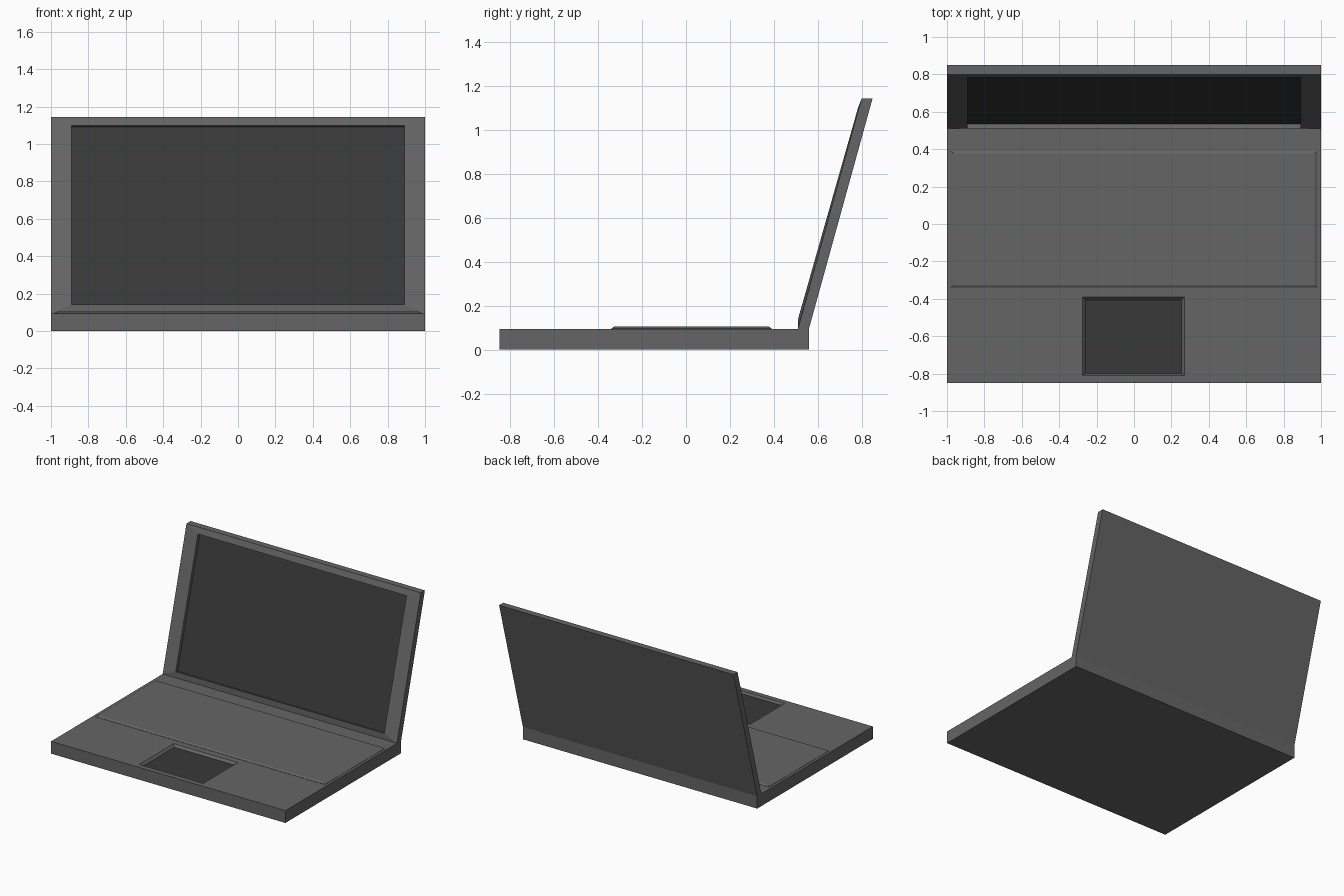
import bpy, bmesh

if "Cube" in bpy.data.objects:
    bpy.data.objects.remove(bpy.data.objects["Cube"])


def material(name, v):
    m = bpy.data.materials.new(name)
    m.diffuse_color = (v, v, v, 1)
    m.use_nodes = True
    m.node_tree.nodes["Principled BSDF"].inputs["Base Color"].default_value = m.diffuse_color
    return m


BODY = material("dark_grey", 0.13)
PANEL = material("charcoal", 0.04)


def flat(x0, x1, y0, y1, z):
    """Horizontal rectangle ring."""
    return [(x0, y0, z), (x1, y0, z), (x1, y1, z), (x0, y1, z)]


def upright(x, low, high):
    """Leaning rectangle ring; low and high are (y, z) of its edges."""
    return [(-x, *low), (x, *low), (x, *high), (-x, *high)]


def ring_solid(name, rings, dark_cap=False):
    """Join successive four-corner rings and cap both ends."""
    bm = bmesh.new()
    loops = [[bm.verts.new(p) for p in r] for r in rings]
    for a, b in zip(loops, loops[1:]):
        for i in range(4):
            j = (i + 1) % 4
            bm.faces.new((a[i], a[j], b[j], b[i]))
    bm.faces.new(loops[0][::-1])
    cap = bm.faces.new(loops[-1])
    cap.material_index = int(dark_cap)
    bmesh.ops.recalc_face_normals(bm, faces=bm.faces[:])
    me = bpy.data.meshes.new(name)
    bm.to_mesh(me)
    bm.free()
    me.materials.append(BODY)
    me.materials.append(PANEL)
    ob = bpy.data.objects.new(name, me)
    bpy.context.collection.objects.link(ob)
    return ob


# Base slab with sunken touchpad
ring_solid("base", [
    flat(-1, 1, -0.85, 0.56, 0),
    flat(-1, 1, -0.85, 0.56, 0.095),
    flat(-0.275, 0.27, -0.81, -0.39, 0.095),
    flat(-0.26, 0.255, -0.80, -0.405, 0.077),
], dark_cap=True)

# Raised keyboard plate with bevelled rim
ring_solid("keyboard", [
    flat(-0.98, 0.98, -0.34, 0.39, 0.093),
    flat(-0.98, 0.98, -0.34, 0.39, 0.097),
    flat(-0.965, 0.965, -0.328, 0.378, 0.105),
])

# Leaning lid with bezel and recessed screen
ring_solid("lid", [
    upright(1, (0.56, 0.095), (0.85, 1.145)),
    upright(1, (0.51, 0.095), (0.80, 1.145)),
    upright(0.89, (0.511, 0.142), (0.783, 1.10)),
    upright(0.89, (0.535, 0.135), (0.807, 1.092)),
], dark_cap=True)
